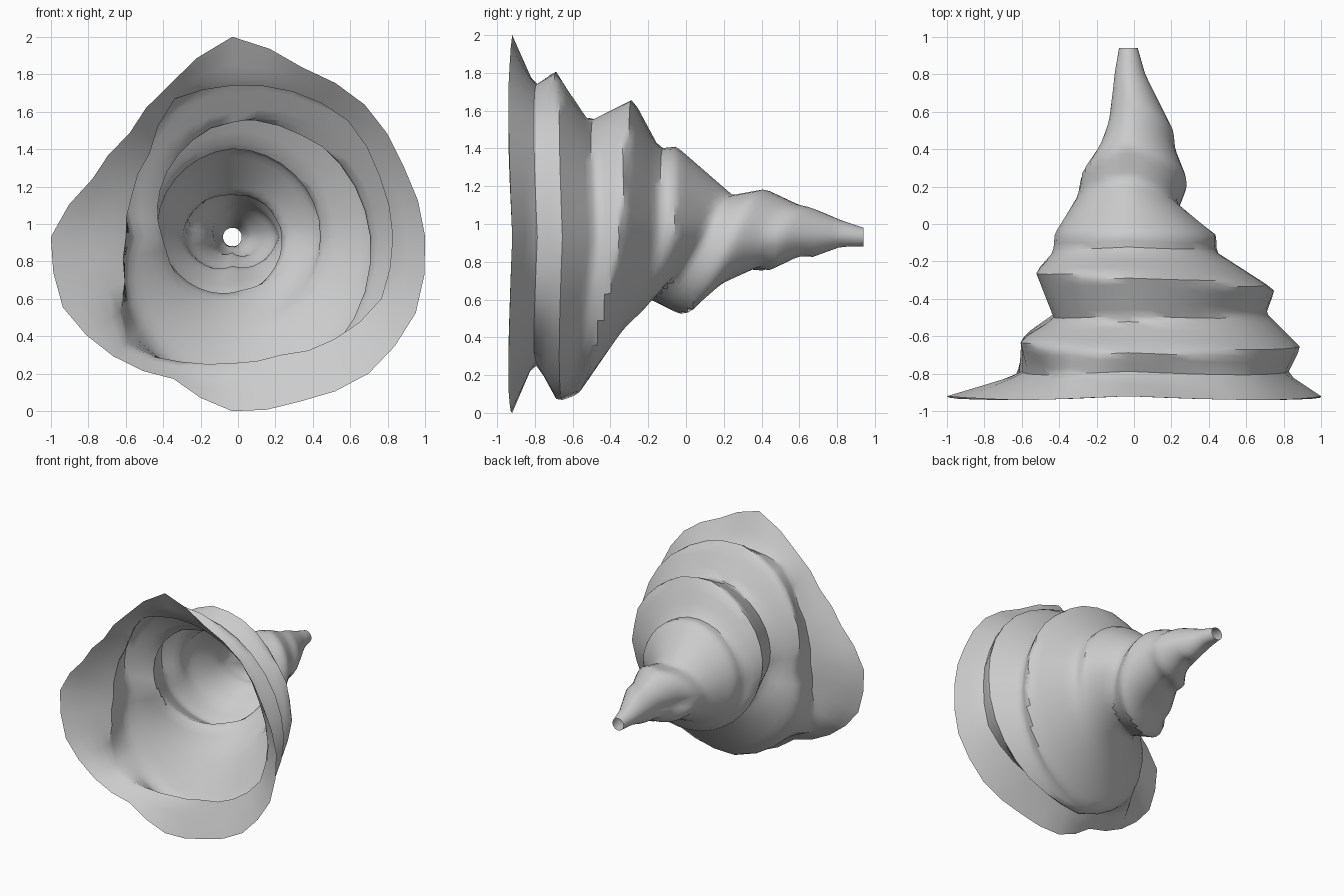
import bpy, bmesh, math

if "Cube" in bpy.data.objects:
    bpy.data.objects.remove(bpy.data.objects["Cube"], do_unlink=True)

SIDES, ROWS = 32, 56
CX, CZ, BACK = -0.03, 0.93, 0.94

# Radii of the flared lip and of the neck behind it, from the bottom towards +x
LIP = [.93, .95, 1.03, 1.06, 1.03, .99, 1.0, .98, 1.07, .88, .78, .81, .97, .98, .90, .82]
NECK = [.65, .68, .76, .86, .85, .85, .87, .84, .80, .80, .62, .58, .57, .62, .81, .72]

# Ridges and valleys behind the neck as (depth, radius) along each side
RIGHT = [(-.66, .92), (-.47, .73), (-.35, .78), (-.15, .47), (-.06, .47), (.1, .26),
         (.25, .31), (.4, .25), (.5, .24), (.8, .09)]
TOP = [(-.69, .88), (-.52, .61), (-.28, .73), (-.14, .47), (-.05, .48), (.25, .22),
       (.43, .25), (.6, .17), (.68, .15), (.82, .09)]
LEFT = [(-.6, .54), (-.5, .37), (-.25, .47), (-.15, .4), (-.05, .39), (.15, .27),
        (.26, .25), (.36, .16), (.5, .10), (.82, .07)]
BOTTOM = [(-.68, .87), (-.59, .84), (-.38, .53), (-.2, .29), (0, .41), (.12, .27),
          (.35, .15), (.43, .17), (.6, .08), (.67, .10), (.82, .045)]
# The bottom line joins different ridges where a turn starts and ends, which makes the spiral
TURN_START = [2, 4, 5, 7, 8, 9, 9.5, 10, 10.3, 10.6, 11]
TURN_END = [2, 2.3, 2.6, 3, 4, 6, 7, 8, 9, 10, 11]


def interp(points, x):
    """Linear lookup in a sorted list of (key, value)."""
    if x <= points[0][0]:
        return points[0][1]
    for (a, p), (b, q) in zip(points, points[1:]):
        if x <= b:
            return p + (q - p) * (x - a) / max(b - a, 1e-9)
    return points[-1][1]


def around(ring, turn):
    f = turn * len(ring)
    i = int(f)
    n = len(ring)
    return ring[i % n] + (ring[(i + 1) % n] - ring[i % n]) * (f - i)


def column(points, keys=None):
    keys = keys or range(2, 2 + len(points))
    tail = [(12, (BACK, .05))]
    pts = list(zip(keys, points)) + tail
    return [[(k, p[j]) for k, p in pts] for j in (0, 1)]


COLUMNS = [column(BOTTOM, TURN_START), column(RIGHT), column(TOP),
           column(LEFT), column(BOTTOM, TURN_END)]


def side_profile(turn):
    """Depth/radius line of the shell at one angle."""
    q = min(int(turn * 4), 3)
    f = turn * 4 - q
    a, b = COLUMNS[q], COLUMNS[q + 1]
    keys = sorted({k for c in (a, b) for k, _ in c[0]})
    mix = lambda j, k: interp(a[j], k) * (1 - f) + interp(b[j], k) * f
    lip_y = -.92 - .02 * abs(math.sin(4 * math.pi * turn))
    line = [(lip_y, around(LIP, turn)), (-.8, around(NECK, turn))]
    return line + [(mix(0, k), mix(1, k)) for k in keys]


# Twisted open horn shell
bm = bmesh.new()
grid = []
for s in range(SIDES):
    turn = s / SIDES
    line = side_profile(turn)
    ang = 2 * math.pi * turn - math.pi / 2
    col = []
    for r in range(ROWS + 1):
        y = line[0][0] + (BACK - line[0][0]) * r / ROWS
        rad = interp(line, y)
        col.append(bm.verts.new((CX + rad * math.cos(ang), y, CZ + rad * math.sin(ang))))
    grid.append(col)
for s in range(SIDES):
    a, b = grid[s], grid[(s + 1) % SIDES]
    for r in range(ROWS):
        bm.faces.new((a[r], b[r], b[r + 1], a[r + 1]))
mesh = bpy.data.meshes.new("spiral_horn_shell")
bm.to_mesh(mesh)
bm.free()
shell = bpy.data.objects.new("spiral_horn_shell", mesh)
bpy.context.collection.objects.link(shell)

# Plain grey material
grey = bpy.data.materials.new("light_grey")
grey.use_nodes = True
grey.diffuse_color = (.6, .6, .6, 1)
grey.node_tree.nodes["Principled BSDF"].inputs["Base Color"].default_value = (.6, .6, .6, 1)
mesh.materials.append(grey)

# Smooth shading with sharp folds
bpy.ops.object.select_all(action='DESELECT')
shell.select_set(True)
bpy.context.view_layer.objects.active = shell
bpy.ops.object.shade_smooth_by_angle(angle=math.radians(45))
